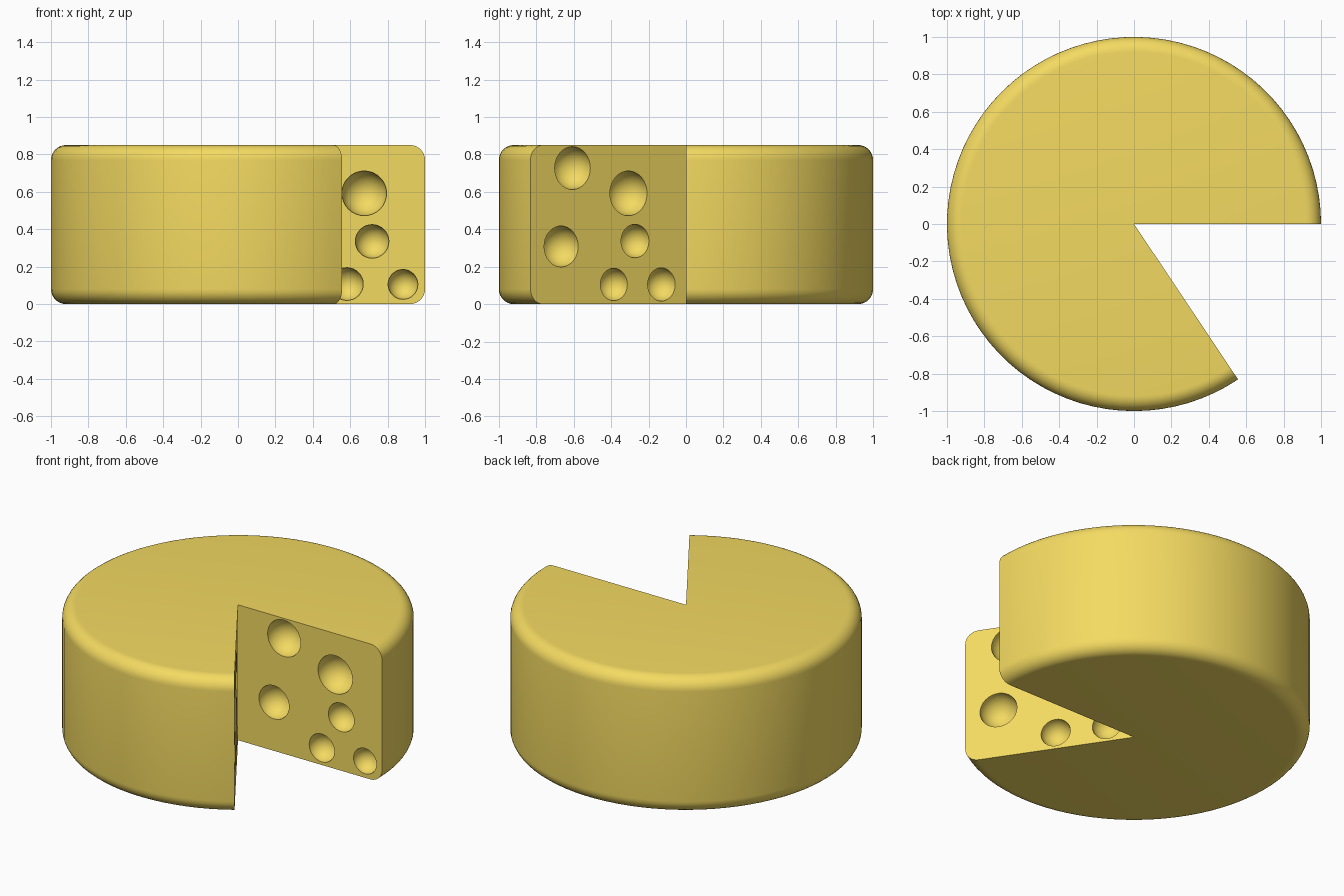
import bpy, bmesh, math
from mathutils import Matrix, Vector

if "Cube" in bpy.data.objects:
    bpy.data.objects.remove(bpy.data.objects["Cube"])

HEIGHT, RADIUS, ROUND = 0.85, 1.0, 0.08
WEDGE = math.radians(56.2)
SEGMENTS, ROUND_STEPS = 72, 8


def new_object(name, bm):
    mesh = bpy.data.meshes.new(name)
    bm.to_mesh(mesh)
    bm.free()
    obj = bpy.data.objects.new(name, mesh)
    bpy.context.collection.objects.link(obj)
    return obj


# Rounded outer profile (radius, height), bottom to top
profile = []
for cz, start in ((ROUND, -90), (HEIGHT - ROUND, 0)):
    for i in range(ROUND_STEPS + 1):
        a = math.radians(start + 90 * i / ROUND_STEPS)
        profile.append((RADIUS - ROUND + ROUND * math.cos(a), cz + ROUND * math.sin(a)))

# Wheel swept around the axis, leaving the wedge open
bm = bmesh.new()
bottom = bm.verts.new((0, 0, 0))
top = bm.verts.new((0, 0, HEIGHT))
rings = []
for s in range(SEGMENTS + 1):
    a = (2 * math.pi - WEDGE) * s / SEGMENTS
    rings.append([bm.verts.new((r * math.cos(a), r * math.sin(a), z)) for r, z in profile])
for r0, r1 in zip(rings, rings[1:]):
    for i in range(len(profile) - 1):
        bm.faces.new((r0[i], r1[i], r1[i + 1], r0[i + 1]))
bm.faces.new([top] + [r[-1] for r in rings])
bm.faces.new([bottom] + [r[0] for r in reversed(rings)])
bm.faces.new([bottom] + rings[0] + [top])
bm.faces.new([top] + rings[-1][::-1] + [bottom])
bmesh.ops.recalc_face_normals(bm, faces=bm.faces)
cheese = new_object("cheese_wheel", bm)

# Holes on each cut face: distance from axis, height, radius
holes = {
    0.0: [(0.32, 0.725, 0.115), (0.675, 0.592, 0.12), (0.25, 0.305, 0.105),
          (0.717, 0.335, 0.09), (0.582, 0.107, 0.088), (0.882, 0.105, 0.08)],
    -WEDGE: [(0.73, 0.727, 0.115), (0.37, 0.592, 0.12), (0.803, 0.308, 0.11),
             (0.328, 0.337, 0.09), (0.464, 0.105, 0.087), (0.158, 0.105, 0.089)],
}
bm = bmesh.new()
for angle, spots in holes.items():
    for d, z, r in spots:
        place = (Matrix.Rotation(angle, 4, 'Z') @ Matrix.Translation(Vector((d, 0, z)))
                 @ Matrix.Rotation(math.pi / 2, 4, 'X'))
        bmesh.ops.create_uvsphere(bm, u_segments=32, v_segments=17, radius=r, matrix=place)
cutter = new_object("hole_cutter", bm)
cutter.hide_render = True

# Carve the holes
mod = cheese.modifiers.new("holes", 'BOOLEAN')
mod.operation = 'DIFFERENCE'
mod.solver = 'EXACT'
mod.object = cutter
bpy.ops.object.select_all(action='DESELECT')
cheese.select_set(True)
bpy.context.view_layer.objects.active = cheese
bpy.ops.object.modifier_apply(modifier=mod.name)
bpy.data.objects.remove(cutter)

# Smooth rind, crisp cut edges
bpy.ops.object.shade_smooth_by_angle(angle=math.radians(35))

mat = bpy.data.materials.new("cheese_yellow")
mat.diffuse_color = (0.9, 0.7, 0.12, 1)
mat.use_nodes = True
mat.node_tree.nodes["Principled BSDF"].inputs["Base Color"].default_value = mat.diffuse_color
cheese.data.materials.clear()
cheese.data.materials.append(mat)
